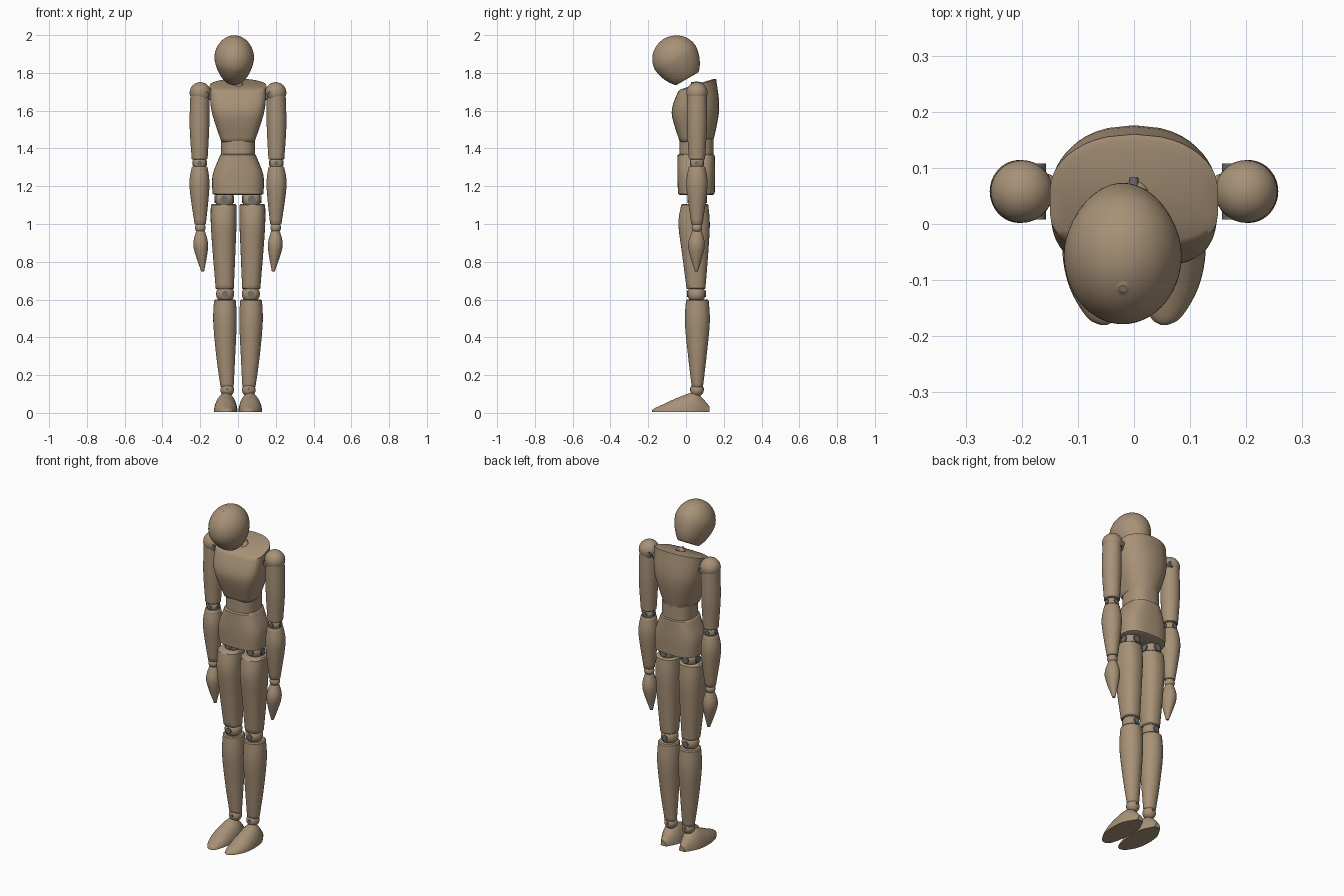
import bpy, bmesh, math
from mathutils import Matrix, Vector

cube = bpy.data.objects.get("Cube")
if cube:
    bpy.data.objects.remove(cube, do_unlink=True)


def paint(name, colour):
    material = bpy.data.materials.new(name)
    material.use_nodes = True
    material.diffuse_color = colour
    material.node_tree.nodes["Principled BSDF"].inputs["Base Color"].default_value = colour
    return material


wood = paint("tan wood", (0.39, 0.285, 0.185, 1))
steel = paint("dark grey steel", (0.15, 0.16, 0.165, 1))


def finish(name, bm, matrix, material=wood):
    """Turn a bmesh into a smooth shaded part."""
    bm.transform(matrix)
    bmesh.ops.recalc_face_normals(bm, faces=bm.faces)
    mesh = bpy.data.meshes.new(name)
    bm.to_mesh(mesh)
    bm.free()
    mesh.materials.append(material)
    part = bpy.data.objects.new(name, mesh)
    bpy.context.collection.objects.link(part)
    bpy.ops.object.select_all(action='DESELECT')
    part.select_set(True)
    bpy.context.view_layer.objects.active = part
    bpy.ops.object.shade_smooth_by_angle(angle=math.radians(40))


def blend(rows, steps=6):
    """Catmull-Rom interpolation between a few cross-sections."""
    rows = [Vector(row) for row in rows]
    padded = [rows[0]] + rows + [rows[-1]]
    result = []
    for before, start, end, after in zip(padded, padded[1:], padded[2:], padded[3:]):
        for step in range(steps):
            t = step / steps
            result.append(start + (end - before) * t / 2
                          + (before - start * 2.5 + end * 2 - after / 2) * t ** 2
                          + ((start - end) * 3 + after - before) * t ** 3 / 2)
    return result + [rows[-1]]


def skin(name, rings, matrix):
    """Join rings of points with quads and close both ends."""
    bm = bmesh.new()
    loops = [[bm.verts.new(point) for point in ring] for ring in rings]
    for low, high in zip(loops, loops[1:]):
        for i in range(len(low)):
            bm.faces.new((low[i - 1], low[i], high[i], high[i - 1]))
    bm.faces.new(loops[0])
    bm.faces.new(loops[-1])
    finish(name, bm, matrix)


def angles(count):
    return [math.tau * i / count for i in range(count)]


def rim(ring, direction):
    """A slightly smaller ring that rounds off the end of a part."""
    centre = sum(ring, Vector()) / len(ring)
    rise = min(0.006, (ring[0] - centre).length / 10)
    return [point.lerp(centre, 0.1) + Vector((0, 0, rise * direction)) for point in ring]


def loft(name, rows, matrix=Matrix(), square=2, slope=0, bow=0):
    """Each row holds height, centre x, centre y, half width and half depth."""
    def bulge(value):
        return math.copysign(abs(value) ** (2 / square), value)

    rings = []
    for index, (z, x, y, width, depth) in enumerate(rows):
        tilt = slope * (index / len(rows)) ** 2
        ring = []
        for angle in angles(48):
            across, along = bulge(math.cos(angle)), bulge(math.sin(angle))
            dy = depth * along - bow * across ** 2 * (1 + along) / 2
            ring.append(Vector((x + width * across, y + dy, z + tilt * dy)))
        rings.append(ring)
    skin(name, [rim(rings[0], -1)] + rings + [rim(rings[-1], 1)], matrix)


def ball(name, centre, radius, matrix=Matrix()):
    bm = bmesh.new()
    bmesh.ops.create_uvsphere(bm, u_segments=28, v_segments=16, radius=radius)
    finish(name, bm, matrix @ Matrix.Translation(centre))


def pin(name, centre, radius, length, axis, matrix=Matrix()):
    """Steel pin through a joint along the x or y axis."""
    bm = bmesh.new()
    bmesh.ops.create_cone(bm, cap_ends=True, segments=20, radius1=radius, radius2=radius, depth=length)
    turn = Matrix.Rotation(math.pi / 2, 4, 'Y' if axis == 'x' else 'X')
    finish(name, bm, matrix @ Matrix.Translation(centre) @ turn, steel)


def foot(name, rows, matrix):
    """Flat sole and domed top; rows hold y, centre x, half width and height."""
    rings = []
    for y, x, width, height in blend(rows):
        rings.append([(x + width * math.cos(angle), y, 0.005 + height * max(0, math.sin(angle)))
                      for angle in angles(32)])
    skin(name, rings, matrix)


# Head: an egg with a narrow chin, cut flat underneath and tipped forward
egg = []
for degrees in range(-50, 90, 4):
    up, out = math.sin(math.radians(degrees)), math.cos(math.radians(degrees))
    below = min(up, 0)
    egg.append((0.12 + (0.12 if up > 0 else 0.155) * up, 0, 0.006,
                0.105 * out * (1 + below / 5), 0.125 * out * (1 + below / 10)))
tip = Matrix.Translation((-0.02, 0, 1.77)) @ Matrix.Rotation(math.radians(30), 4, 'X')
loft("head", egg, tip)

# Trunk: chest with a sloping top and bowed back, neck socket, waist plug and pelvis
loft("chest", blend([(1.44, 0, 0.055, 0.09, 0.09), (1.6, 0, 0.05, 0.14, 0.126),
                     (1.735, 0, 0.06, 0.15, 0.1)]), square=3.6, slope=0.37, bow=0.04)
ball("neck_joint", (0, 0.055, 1.725), 0.03)
pin("neck_pin", (0, 0.055, 1.745), 0.008, 0.056, 'y')
loft("waist", blend([(1.36, 0, 0.055, 0.09, 0.09), (1.45, 0, 0.055, 0.09, 0.09)]), square=2.6)
loft("pelvis", blend([(1.16, 0, 0.055, 0.135, 0.097), (1.26, 0, 0.054, 0.134, 0.1),
                      (1.365, 0, 0.054, 0.094, 0.098)]), square=2.8)

for side, sign in (("left", 1), ("right", -1)):
    flip = Matrix.Diagonal((sign, 1, 1, 1))

    # Arm
    ball(side + "_shoulder_socket", (0.16, 0.06, 1.685), 0.03, flip)
    pin(side + "_shoulder_pin", (0.175, 0.058, 1.685), 0.018, 0.1, 'y', flip)
    ball(side + "_shoulder", (0.2, 0.058, 1.695), 0.056, flip)
    loft(side + "_upper_arm", blend([(1.345, 0.203, 0.058, 0.042, 0.043), (1.52, 0.204, 0.058, 0.052, 0.053),
                                     (1.69, 0.202, 0.058, 0.05, 0.052)]), flip)
    ball(side + "_elbow", (0.203, 0.058, 1.322), 0.037, flip)
    for axis in "xy":
        pin(side + "_elbow_pin_" + axis, (0.203, 0.058, 1.322), 0.013, 0.076, axis, flip)
    loft(side + "_forearm", blend([(1, 0.2, 0.058, 0.03, 0.03), (1.2, 0.204, 0.058, 0.053, 0.056),
                                   (1.3, 0.203, 0.058, 0.042, 0.044)]), flip)
    ball(side + "_wrist", (0.2, 0.058, 0.98), 0.028, flip)
    loft(side + "_hand", blend([(0.75, 0.187, 0.055, 0.008, 0.008), (0.88, 0.197, 0.055, 0.039, 0.044),
                                (0.96, 0.198, 0.058, 0.024, 0.026)]), flip)

    # Leg
    ball(side + "_hip", (0.072, 0.06, 1.13), 0.05, flip)
    for axis in "xy":
        pin(side + "_hip_pin_" + axis, (0.072, 0.06, 1.131), 0.02, 0.104, axis, flip)
    loft(side + "_thigh", blend([(0.66, 0.07, 0.053, 0.048, 0.05), (0.85, 0.074, 0.048, 0.06, 0.07),
                                 (1, 0.076, 0.043, 0.068, 0.083), (1.1, 0.076, 0.046, 0.068, 0.072)]),
         flip, square=2.3)
    ball(side + "_knee", (0.068, 0.055, 0.63), 0.048, flip)
    pin(side + "_knee_pin", (0.068, 0.055, 0.63), 0.017, 0.1, 'y', flip)
    loft(side + "_shin", blend([(0.14, 0.058, 0.06, 0.035, 0.03), (0.3, 0.065, 0.06, 0.05, 0.049),
                                (0.48, 0.069, 0.06, 0.062, 0.066), (0.595, 0.069, 0.06, 0.058, 0.06)]), flip)
    ball(side + "_ankle", (0.057, 0.058, 0.122), 0.036, flip)
    pin(side + "_ankle_pin", (0.057, 0.058, 0.126), 0.008, 0.076, 'y', flip)
    foot(side + "_foot", [(-0.18, 0.054, 0.006, 0.008), (-0.165, 0.057, 0.028, 0.02),
                          (-0.11, 0.064, 0.052, 0.045), (-0.04, 0.066, 0.062, 0.077),
                          (0.05, 0.063, 0.056, 0.1), (0.125, 0.06, 0.018, 0.03)], flip)
